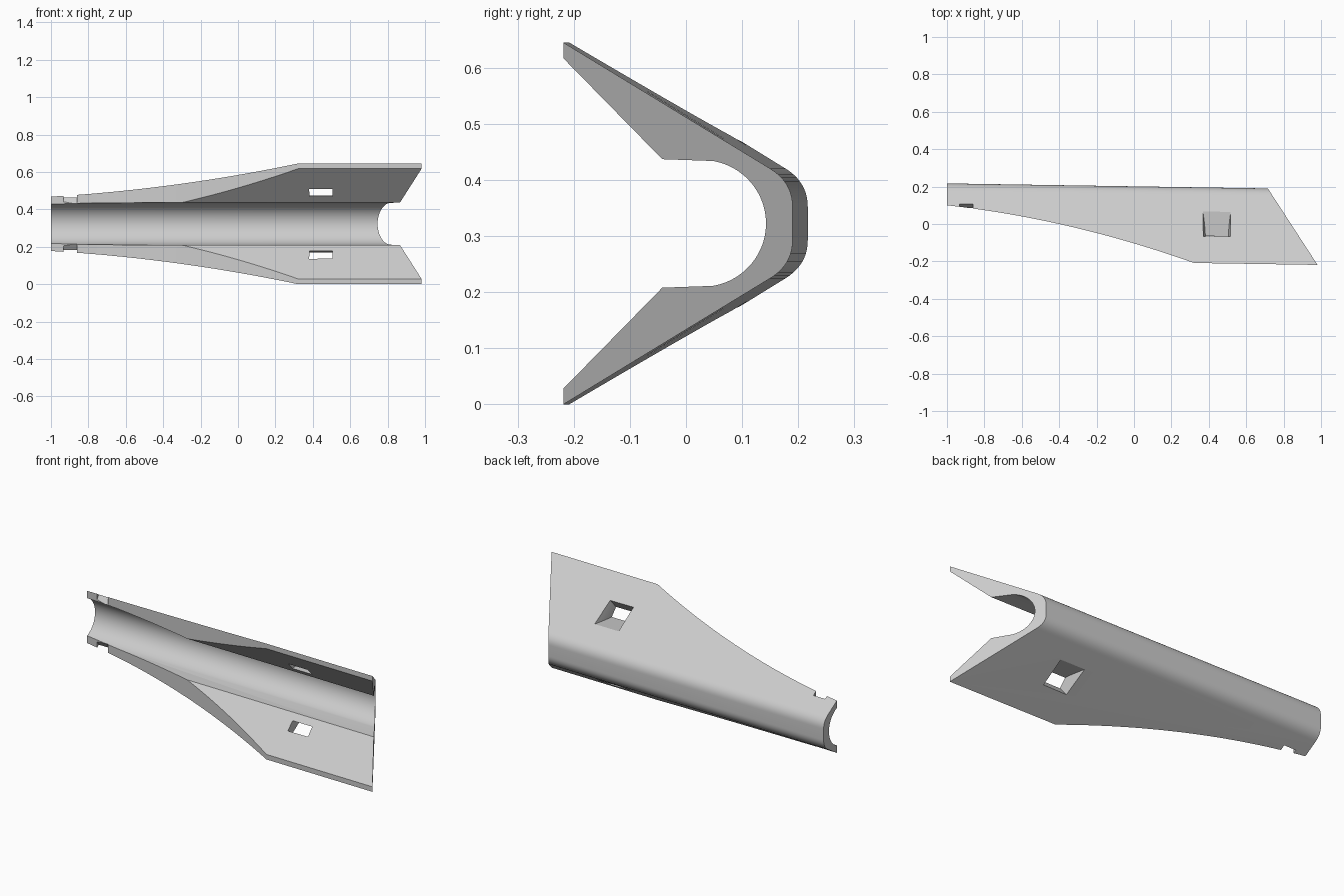
import bpy, bmesh
from math import cos, sin, radians

cube = bpy.data.objects.get("Cube")
if cube:
    bpy.data.objects.remove(cube)

MID = 0.3225      # height of the mirror plane
DRIFT = 0.0157    # sideways drift of the channel along its length


def loft(name, rings):
    """Solid through a list of equal-length point rings, capped at both ends."""
    bm = bmesh.new()
    loops = [[bm.verts.new(p) for p in ring] for ring in rings]
    for a, b in zip(loops, loops[1:]):
        for i in range(len(a)):
            j = (i + 1) % len(a)
            bm.faces.new((a[i], a[j], b[j], b[i]))
    bm.faces.new(loops[0][::-1])
    bm.faces.new(loops[-1])
    bmesh.ops.recalc_face_normals(bm, faces=bm.faces)
    mesh = bpy.data.meshes.new(name)
    bm.to_mesh(mesh)
    bm.free()
    obj = bpy.data.objects.new(name, mesh)
    bpy.context.scene.collection.objects.link(obj)
    return obj


def cut(body, cutter, operation):
    """Apply a boolean and discard the cutter."""
    cutter.hide_render = True
    mod = body.modifiers.new("cut", 'BOOLEAN')
    mod.operation = operation
    mod.solver = 'EXACT'
    mod.object = cutter
    bpy.context.view_layer.objects.active = body
    bpy.ops.object.modifier_apply(modifier=mod.name)
    bpy.data.objects.remove(cutter)


# V-shaped channel section: tip, outer slope, rounded apex, then round bore
def bezier(a, b, c, t):
    return tuple((1 - t) ** 2 * p + 2 * t * (1 - t) * q + t * t * r for p, q, r in zip(a, b, c))


corner = [bezier((0.15, 0.098), (0.19, 0.0735), (0.19, 0.03), i / 10) for i in range(11)]
outer = [(-0.2146, MID)] + corner
outer += [(y, -h) for y, h in reversed(outer)]
bore = [(0.03 + 0.113 * cos(a), 0.113 * sin(a))
        for a in (radians(-80 + 160 * i / 40) for i in range(41))]
lip = [(-0.2146, 0.2945), (-0.04, 0.1145)]
section = outer + [(y, -h) for y, h in lip] + bore + lip[::-1]
channel = loft("v_channel", [[(x, y - DRIFT * (x - 0.72), MID + h) for y, h in section]
                             for x in (-1, 1.1)])

# Side outline: curved taper along the front and slanted wide end
def taper(x):
    return 0.1 - 0.1667 * (x + 1) - 0.0926 * (x + 1) * (x + 0.4)


curve = [(x, taper(x)) for x in (-1.0 + 1.7 * i / 40 for i in range(41))]
outline = [(-1.0, 0.3)] + curve + [(1.071, taper(0.7)), (0.644, 0.3)]
cut(channel, loft("outline_cutter", [[(x, y, z) for x, y in outline] for z in (-0.2, 0.9)]),
    'INTERSECT')

# Flared square windows and small edge notches on both arms
window_floor = ((-0.12, 0.1425), (0.12, 0.1555))
window_roof = ((-0.135, 0.1495), (-0.105, 0.1875), (-0.04, 0.2695))
notch = [(0.085, 0.108), (0.125, 0.164), (0.04, 0.2), (0.03, 0.108)]


def mix(a, b, t):
    return tuple(p + (q - p) * t for p, q in zip(a, b))


for side in (1, -1):
    rings = []
    for i in range(9):
        t = i / 8
        low = mix(*window_floor, t)
        high = mix(window_roof[0], window_roof[2], t)
        half = 0.06 + 0.024 * t * t
        rings.append([(0.443 + dx, y, MID + side * h) for dx, (y, h) in
                      ((-half, low), (half, low), (half, high), (-half, high))])
    cut(channel, loft("window_cutter", rings), 'DIFFERENCE')
    cut(channel, loft("notch_cutter", [[(x, y, MID + side * h) for y, h in notch]
                                       for x in (-0.933, -0.86)]), 'DIFFERENCE')

# Single grey finish
grey = bpy.data.materials.new("light_grey")
grey.use_nodes = True
colour = (0.6, 0.6, 0.6, 1)
grey.diffuse_color = colour
grey.node_tree.nodes["Principled BSDF"].inputs["Base Color"].default_value = colour
channel.data.materials.clear()
channel.data.materials.append(grey)
for face in channel.data.polygons:
    face.material_index = 0

bpy.ops.object.select_all(action='DESELECT')
channel.select_set(True)
bpy.context.view_layer.objects.active = channel
bpy.ops.object.shade_smooth_by_angle(angle=radians(25))
